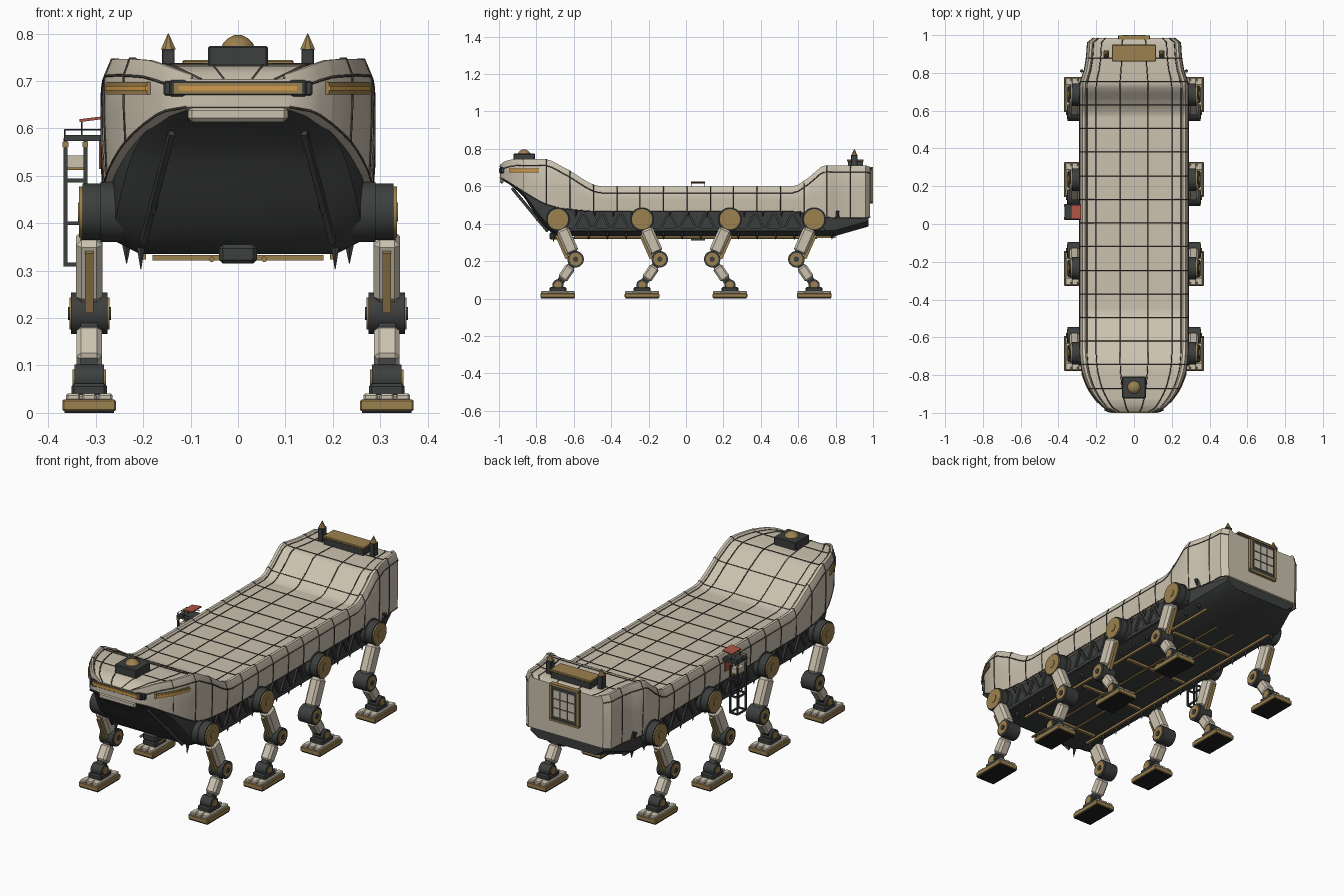
import bpy, math
from mathutils import Vector

if "Cube" in bpy.data.objects:
    bpy.data.objects.remove(bpy.data.objects["Cube"])

def mat(name, *c):
    m = bpy.data.materials.new(name)
    m.diffuse_color = (*c, 1)
    m.use_nodes = True
    m.node_tree.nodes["Principled BSDF"].inputs["Base Color"].default_value = m.diffuse_color
    return m
CREAM = mat("cream", .60, .54, .43)
DARK = mat("dark", .045, .05, .047)
SEAM = mat("seam", .07, .06, .05)
GOLD = mat("gold", .33, .22, .08)
AMBER = mat("amber", .65, .33, .07)
RED = mat("red", .42, .09, .06)
BLACK = mat("black", .015, .015, .015)

def mesh(name, verts, faces, m, smooth=False):
    me = bpy.data.meshes.new(name)
    me.from_pydata(verts, [], faces)
    me.materials.append(m)
    o = bpy.data.objects.new(name, me)
    bpy.context.collection.objects.link(o)
    if smooth:
        bpy.ops.object.select_all(action='DESELECT')
        o.select_set(True)
        bpy.context.view_layer.objects.active = o
        bpy.ops.object.shade_smooth_by_angle(angle=math.radians(30))
    return o

def box(name, c, s, m, bevel=0.0):
    v = [(x * s[0] / 2, y * s[1] / 2, z * s[2] / 2) for x in (-1, 1) for y in (-1, 1) for z in (-1, 1)]
    f = [(0, 1, 3, 2), (4, 6, 7, 5), (0, 4, 5, 1), (2, 3, 7, 6), (0, 2, 6, 4), (1, 5, 7, 3)]
    o = mesh(name, v, f, m)
    o.location = c
    if bevel:
        b = o.modifiers.new("bevel", 'BEVEL')
        b.width, b.segments = bevel, 1
    return o

def beam(name, a, b, wx, wd, m, bevel=0.0):
    a, b = Vector(a), Vector(b)
    o = box(name, (a + b) / 2, (wx, wd, (b - a).length), m, bevel)
    o.rotation_euler = (b - a).to_track_quat('Z', 'Y').to_euler()
    return o

def cone(name, a, b, r1, r2, m, n=20):
    a, b = Vector(a), Vector(b)
    h = (b - a).length
    ring = [(math.cos(2 * math.pi * (i + .5) / n), math.sin(2 * math.pi * (i + .5) / n)) for i in range(n)]
    v = [(x * r1, y * r1, 0) for x, y in ring] + [(x * r2, y * r2, h) for x, y in ring]
    f = [(i, (i + 1) % n, n + (i + 1) % n, n + i) for i in range(n)]
    f += [tuple(range(n - 1, -1, -1)), tuple(range(n, 2 * n))]
    o = mesh(name, v, f, m, n > 10)
    o.location = a
    o.rotation_euler = (b - a).to_track_quat('Z', 'Y').to_euler()
    return o

def tubes(name, lines, r, m):
    cu = bpy.data.curves.new(name, 'CURVE')
    cu.dimensions, cu.bevel_depth, cu.bevel_resolution = '3D', r, 0
    for pts in lines:
        sp = cu.splines.new('POLY')
        sp.points.add(len(pts) - 1)
        for p, q in zip(sp.points, pts):
            p.co = (*q, 1)
    cu.materials.append(m)
    o = bpy.data.objects.new(name, cu)
    bpy.context.collection.objects.link(o)

def sample(table, y):
    """Monotone cubic through the station table."""
    i = max(0, min(len(table) - 2, sum(r[0] <= y for r in table) - 1))
    sl = lambda j, k: (table[j + 1][k] - table[j][k]) / (table[j + 1][0] - table[j][0])
    def tan(j, k):
        if j in (0, len(table) - 1):
            return sl(min(j, len(table) - 2), k)
        p, q = sl(j - 1, k), sl(j, k)
        return 2 * p * q / (p + q) if p * q > 0 else 0
    h = table[i + 1][0] - table[i][0]
    s = (y - table[i][0]) / h
    return [(2*s**3 - 3*s*s + 1) * table[i][k] + (3*s*s - 2*s**3) * table[i + 1][k]
            + h * ((s**3 - 2*s*s + s) * tan(i, k) + (s**3 - s*s) * tan(i + 1, k)) for k in (1, 2, 3)]

def loft(name, table, section, ys, m, closed):
    rows = [section(y, *sample(table, y)) for y in ys]
    n = len(rows[0])
    f = [(i * n + j, i * n + (j + 1) % n, (i + 1) * n + (j + 1) % n, (i + 1) * n + j)
         for i in range(len(rows) - 1) for j in range(n if closed else n - 1)]
    f += [tuple(range(n - 1, -1, -1)), tuple(range((len(rows) - 1) * n, len(rows) * n))]
    return mesh(name, [p for r in rows for p in r], f, m, True)

# Armour shell: stations are y, half width, top, lower edge
SHELL = [(-.995, .11, .715, .645), (-.975, .155, .73, .637), (-.93, .2, .744, .61), (-.85, .25, .747, .56),
         (-.75, .28, .745, .505), (-.65, .287, .70, .48), (-.45, .287, .6, .465), (.57, .287, .6, .465),
         (.66, .287, .65, .45), (.74, .285, .71, .435), (.82, .262, .712, .43), (.9, .25, .712, .43),
         (.96, .246, .712, .43), (.985, .215, .705, .435)]
def shell_section(y, w, t, b, grow=0.0):
    half = [(.26, t - .012), (.7, t - .012), (.87, t - .01), (.9, t), (.95, t), (1, t - .035),
            (1, b + (t - b) * .45), (.985, b), (.9, b)]
    half = [(f * w + grow * (f > .98), z + grow * (z > t - .02)) for f, z in half]
    return [(-x, y, z) for x, z in reversed(half)] + [(x, y, z) for x, z in half]
YS = sorted({r[0] for r in SHELL} | {-.96 + .03 * i for i in range(65)})
loft("armour_shell", SHELL, shell_section, YS, CREAM, True)

# Panel seams across and along the shell
sec = lambda y: shell_section(y, *sample(SHELL, y), .0005)
lines = [sec(-.87 + .125 * i)[1:-1] for i in range(15)]
lines += [[sec(y)[j] for y in YS] for j in (1, 3, 6, 7, 8, 9, 10, 11, 14, 16)]
tubes("panel_seams", lines, .0026, SEAM)

# Dark underbody hull
HULL = [(-.985, .10, .65, .635), (-.93, .175, .64, .60), (-.87, .215, .6, .545), (-.8, .245, .56, .44),
        (-.74, .26, .54, .37), (-.68, .265, .52, .335), (.8, .265, .5, .335), (.975, .21, .5, .385)]
def hull_section(y, w, t, b):
    c = min(.03, .3 * (t - b))
    half = [(.78 * w, b), (w, b + c), (w, t)]
    return [(-x, y, z) for x, z in reversed(half)] + [(x, y, z) for x, z in half]
loft("underbody_hull", HULL, hull_section, sorted({r[0] for r in HULL} | {-.98 + .03 * i for i in range(11)}), DARK, True)

# Nose: lower lip, light slit and frame
box("nose_lip", (0, -.985, .63), (.21, .02, .032), CREAM, .008)
box("slit_frame", (0, -.985, .685), (.29, .022, .034), DARK, .004)
box("slit_border", (0, -.99, .685), (.27, .018, .022), GOLD)
box("light_slit", (0, -.992, .685), (.25, .018, .01), AMBER)

# Head sensor with dome, and rear roof housing with finials
box("sensor_base", (0, -.865, .752), (.126, .115, .045), DARK, .004)
dome = [(.034, .774), (.032, .78), (.022, .79), (.008, .797)]
for (r1, z1), (r2, z2) in zip(dome, dome[1:]):
    cone("sensor_dome", (0, -.865, z1), (0, -.865, z2), r1, r2, GOLD)
box("rear_housing", (0, .905, .715), (.225, .08, .04), DARK)
box("rear_housing_lid", (0, .905, .738), (.235, .088, .012), GOLD, .003)

# Rear window
box("window_frame", (0, .986, .605), (.17, .02, .19), DARK, .004)
for i in range(3):
    for j in range(3):
        box("window_pane", ((i - 1) * .042, .99, .605 + (j - 1) * .047), (.036, .02, .041), CREAM)
for z in (.513, .697):
    box("window_sill", (0, .988, z), (.165, .022, .01), GOLD)

# Keel, belly rails and cross bars
box("front_keel", (0, -.69, .335), (.08, .08, .04), DARK, .008)
for y in (-.52, -.17, .17, .52):
    box("belly_cross_bar", (0, y, .327), (.36, .016, .012), GOLD)

for s in (-1, 1):
    cone("belly_rail", (s * .055, -.72, .324), (s * .055, .7, .324), .006, .006, GOLD, 8)
    box("belly_edge_rail", (s * .2, .1, .33), (.012, 1.4, .012), GOLD)
    box("window_post", (s * .078, .988, .605), (.014, .022, .17), GOLD)
    box("finial_post", (s * .147, .9, .73), (.027, .035, .075), DARK, .002)
    cone("finial_tip", (s * .147, .9, .767), (s * .147, .9, .8), .017, .001, GOLD, 8)
    box("slit_end", (s * .147, -.975, .685), (.02, .03, .03), DARK, .003)
    # Cheek light strips follow the shell
    for name, m, h, out in (("cheek_frame", GOLD, .013, .004), ("cheek_light", AMBER, .005, .007)):
        v = []
        for i in range(9):
            y = -.945 + .02 * i
            w = sample(SHELL, y)[0]
            v += [(s * (w + d), y - .002, .685 + z) for d, z in ((-.012, -h), (out, -h), (out, h), (-.012, h))]
        f = [(a + k, a + (k + 1) % 4, a + 4 + (k + 1) % 4, a + 4 + k) for a in range(0, 32, 4) for k in range(4)]
        mesh(name, v, f + [(3, 2, 1, 0), (32, 33, 34, 35)], m)
    # Front tusks and small spikes under the hull
    cone("front_tusk", (s * .205, -.70, .375), (s * .205, -.71, .303), .014, .001, DARK, 6)
    cone("jaw_tusk", (s * .175, -.80, .46), (s * .178, -.80, .415), .012, .001, DARK, 6)
    beam("jaw_rib", (s * .14, -.93, .59), (s * .2, -.74, .36), .012, .014, DARK)
    for i in range(15):
        y = -.62 + .1 * i
        cone("hull_spike", (s * .235, y, .36), (s * .235, y, .315), .012, .001, DARK, 6)
        cone("shell_spike", (s * .277, y + .03, .468), (s * .274, y + .03, .435), .01, .001, DARK, 5)
    # Side truss between hips
    for y in (-.60, -.14, .32):
        for k in range(3):
            a, m2, b = y + k * .1, y + k * .1 + .05, y + k * .1 + .1
            beam("truss_brace", (s * .268, a, .365), (s * .268, m2, .465), .014, .012, DARK)
            beam("truss_brace", (s * .268, m2, .465), (s * .268, b, .365), .014, .012, DARK)
    box("truss_chord", (s * .265, .04, .37), (.02, 1.4, .016), DARK)

# Legs: front two pairs bend back, rear two pairs bend forward
def leg(s, y, k):
    x = s * .314
    P = lambda dy, z, px=x: (px, y + k * dy, z)
    hub = lambda name, dy, z, x0, x1, r, m: cone(name, P(dy, z, s * x0), P(dy, z, s * x1), r, r, m, 24)
    hub("hip_socket", 0, .424, .24, .29, .064, DARK)
    hub("hip_drum", 0, .424, .28, .328, .060, DARK)
    hub("hip_cap", 0, .424, .325, .335, .054, GOLD)
    hub("hip_boss", 0, .424, .33, .338, .02, GOLD)
    beam("thigh_core", P(0, .424), P(.095, .21), .036, .045, DARK)
    beam("thigh_armour", P(.022, .374), P(.08, .243), .056, .07, CREAM, .012)
    beam("thigh_piston", P(-.005, .34), P(.05, .215), .018, .02, GOLD)
    hub("knee_drum", .095, .21, .275, .352, .044, DARK)
    hub("knee_cap", .095, .21, .271, .356, .034, GOLD)
    hub("knee_pin", .095, .21, .268, .359, .014, DARK)
    beam("shin_core", P(.095, .21), P(0, .07), .036, .04, DARK)
    beam("shin_armour", P(.07, .172), P(.022, .102), .054, .056, CREAM, .01)
    hub("ankle_drum", 0, .072, .283, .345, .030, DARK)
    hub("ankle_cap", 0, .072, .279, .349, .02, GOLD)
    box("ankle_block", P(0, .048), (.075, .09, .028), DARK, .006)
    box("foot_sole", P(0, .016), (.113, .185, .024), GOLD, .003)
    box("foot_tread", P(0, .004), (.105, .178, .008), BLACK)
    box("foot_plate", P(0, .032), (.095, .15, .014), CREAM, .004)
    for dx in (-.034, 0, .034):
        for dy in (-.07, .07):
            box("toe_plate", P(dy, .033, x + dx), (.03, .04, .016), CREAM, .004)
for s in (-1, 1):
    for y, k in ((-.685, 1), (-.235, 1), (.235, -1), (.685, -1)):
        leg(s, y, k)

# Side lift on the left
for x in (-.364, -.322):
    for y in (.03, .098):
        box("lift_post", (x, y, .445), (.008, .008, .27), DARK)
        box("lift_bracket", (x, y, .566), (.012, .012, .01), GOLD)
for z in (.313, .4, .49):
    for y in (.03, .098):
        box("lift_rung", (-.343, y, z), (.045, .008, .008), DARK)
    for x in (-.364, -.322):
        box("lift_rung", (x, .064, z), (.008, .07, .008), DARK)
box("lift_cabin", (-.343, .064, .53), (.036, .058, .026), CREAM)
box("lift_cabin_base", (-.343, .064, .515), (.042, .066, .006), GOLD)
box("landing_deck", (-.325, .064, .58), (.085, .085, .012), DARK)
x0, x1, y0, y1 = -.366, -.29, .024, .104
tubes("landing_railing", [[(x1, y0, .597), (x0, y0, .597), (x0, y1, .597), (x1, y1, .597)]]
      + [[(x, y, .58), (x, y, .598)] for x in (x0, -.33) for y in (y0, .064, y1)]
      + [[(-.33, y, .58), (-.33, y, .616)] for y in (.03, .098)], .0016, DARK)
o = box("landing_awning", (-.307, .064, .62), (.055, .075, .006), RED)
o.rotation_euler = (0, -.12, 0)
box("landing_door", (-.288, .064, .55), (.01, .06, .07), RED)
